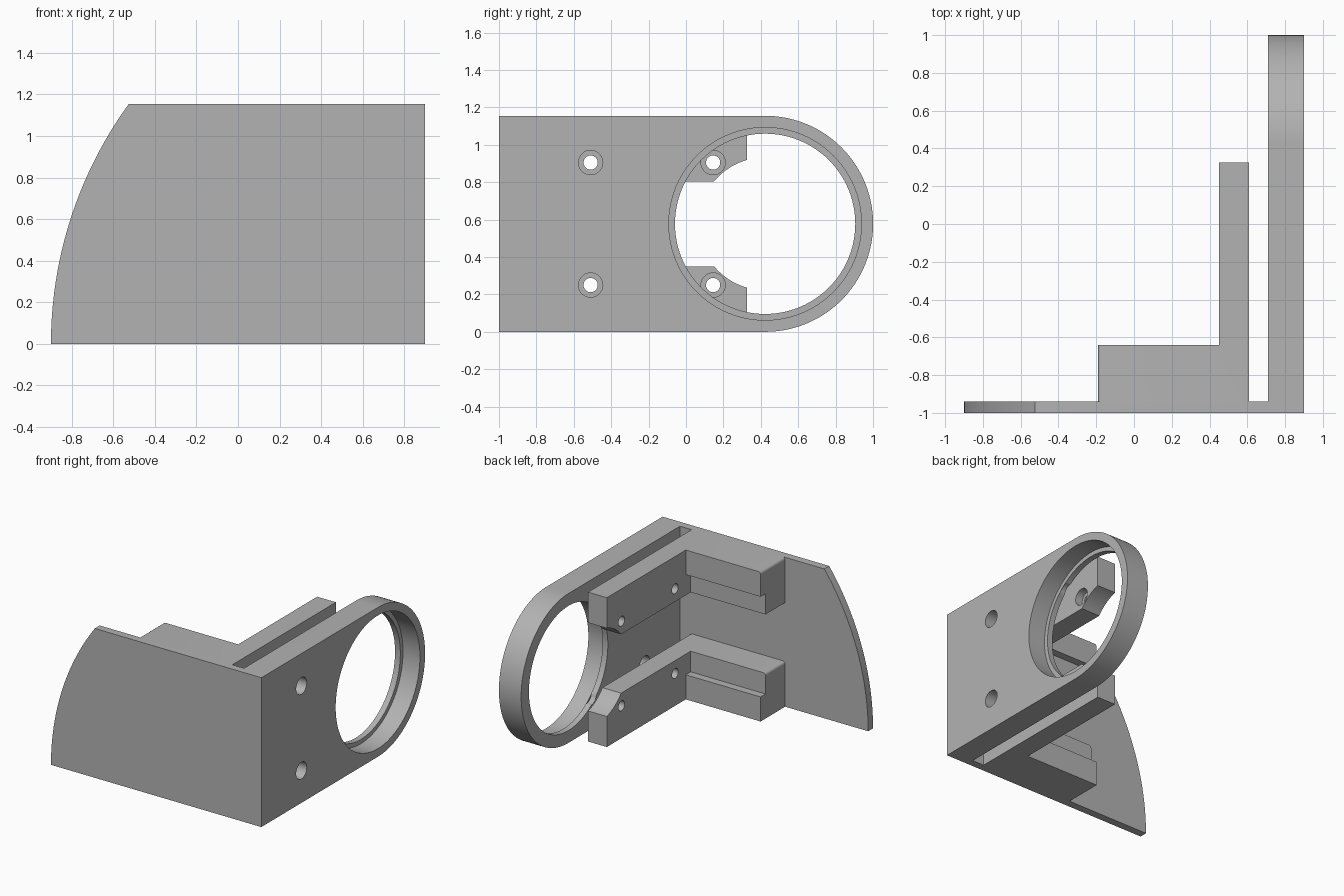
import bpy, bmesh
from math import cos, sin, pi, sqrt, radians

cube = bpy.data.objects.get("Cube")
if cube:
    bpy.data.objects.remove(cube, do_unlink=True)

H = 1.155              # overall height
MID = H / 2
RING_Y = 0.423         # centre of the ring
ARM_IN, ARM_OUT = 0.45, 0.61
SIDE_IN, SIDE_OUT = 0.71, 0.9

grey = bpy.data.materials.new("plain_grey")
grey.use_nodes = True
colour = (0.45, 0.45, 0.45, 1)
grey.diffuse_color = colour
grey.node_tree.nodes["Principled BSDF"].inputs["Base Color"].default_value = colour


def prism(name, pts, axis, lo, hi, round_end=0):
    """Extrude a profile: (y, z) points along x, or (x, z) points along y."""
    def place(p, t):
        return (t, p[0], p[1]) if axis == "x" else (p[0], t, p[1])
    bm = bmesh.new()
    face = bm.faces.new([bm.verts.new(place(p, lo)) for p in pts])
    new = bmesh.ops.extrude_face_region(bm, geom=[face])["geom"]
    step = (hi - lo, 0, 0) if axis == "x" else (0, hi - lo, 0)
    bmesh.ops.translate(bm, vec=step, verts=[g for g in new if isinstance(g, bmesh.types.BMVert)])
    bmesh.ops.recalc_face_normals(bm, faces=bm.faces[:])
    if round_end:
        top = max(v.co.z for v in bm.verts)
        edges = [e for e in bm.edges
                 if all(abs(v.co.x - lo) < 1e-4 and abs(v.co.z - top) < 1e-4 for v in e.verts)]
        bmesh.ops.bevel(bm, geom=edges, offset=round_end, segments=4, profile=0.5, affect="EDGES")
    mesh = bpy.data.meshes.new(name)
    bm.to_mesh(mesh)
    bm.free()
    mesh.materials.append(grey)
    obj = bpy.data.objects.new(name, mesh)
    bpy.context.collection.objects.link(obj)
    return obj


def circle(y, z, r, n=96):
    return [(y + r * cos(2 * pi * i / n), z + r * sin(2 * pi * i / n)) for i in range(n)]


def combine(obj, other, operation):
    """Apply a boolean and remove the second object."""
    mod = obj.modifiers.new("cut", "BOOLEAN")
    mod.operation, mod.solver, mod.object = operation, "EXACT", other
    bpy.context.view_layer.objects.active = obj
    bpy.ops.object.modifier_apply(modifier=mod.name)
    bpy.data.objects.remove(other, do_unlink=True)


def drill(obj, y, z, r, lo, hi, n=96):
    combine(obj, prism("drill", circle(y, z, r, n), "x", lo, hi), "DIFFERENCE")


holes = [(y, z) for y in (-0.51, 0.145) for z in (0.25, H - 0.25)]

# Front plate with its curved edge
R = 1.966
arc = [(-0.9 + R - sqrt(R * R - z * z), z) for z in [H * i / 32 for i in range(33)]]
bracket = prism("mounting_bracket", arc + [(SIDE_OUT, H), (SIDE_OUT, 0)], "y", -1, -0.94)

# Side plate with a round end, stepped bore and access holes
end = [(RING_Y + MID * sin(a), MID - MID * cos(a)) for a in [pi * i / 64 for i in range(65)]]
side = prism("side_plate", [(-1, 0)] + end + [(-1, H)], "x", SIDE_IN, SIDE_OUT)
drill(side, RING_Y, MID, 0.482, 0.6, 1)
drill(side, RING_Y, MID, 0.515, 0.755, 1)
for y, z in holes:
    drill(side, y, z, 0.065, 0.69, 0.752 if y > 0 else 1, 40)
combine(bracket, side, "UNION")

# Lower and upper clamp: an arm beside the plate and a stepped leg along the front
leg_profile = [(-0.97, 0), (-0.64, 0), (-0.64, 0.19), (-0.7, 0.19), (-0.7, 0.35), (-0.97, 0.35)]
for upper in (False, True):
    def flip(pts):
        return [(y, H - z) for y, z in pts] if upper else pts
    arm = prism("arm", flip([(-0.97, 0), (0.325, 0), (0.325, 0.35), (-0.97, 0.35)]),
                "x", ARM_IN, ARM_OUT)
    drill(arm, RING_Y, MID, 0.355, 0.4, 0.7)
    for y, z in holes:
        if (z > MID) == upper:
            drill(arm, y, z, 0.038, 0.4, 0.7, 40)
            drill(arm, y, z, 0.065, 0.55, 0.7, 40)
    leg = prism("leg", flip(leg_profile), "x", -0.19, 0.5, round_end=0.02)
    combine(arm, leg, "UNION")
    combine(bracket, arm, "UNION")

# Tidy flat faces and shade
bm = bmesh.new()
bm.from_mesh(bracket.data)
bmesh.ops.remove_doubles(bm, verts=bm.verts[:], dist=1e-5)
bmesh.ops.dissolve_limit(bm, angle_limit=radians(0.5), verts=bm.verts[:], edges=bm.edges[:])
bm.to_mesh(bracket.data)
bm.free()
for obj in bpy.context.selected_objects:
    obj.select_set(False)
bracket.select_set(True)
bpy.context.view_layer.objects.active = bracket
bpy.ops.object.shade_smooth_by_angle(angle=radians(30))
